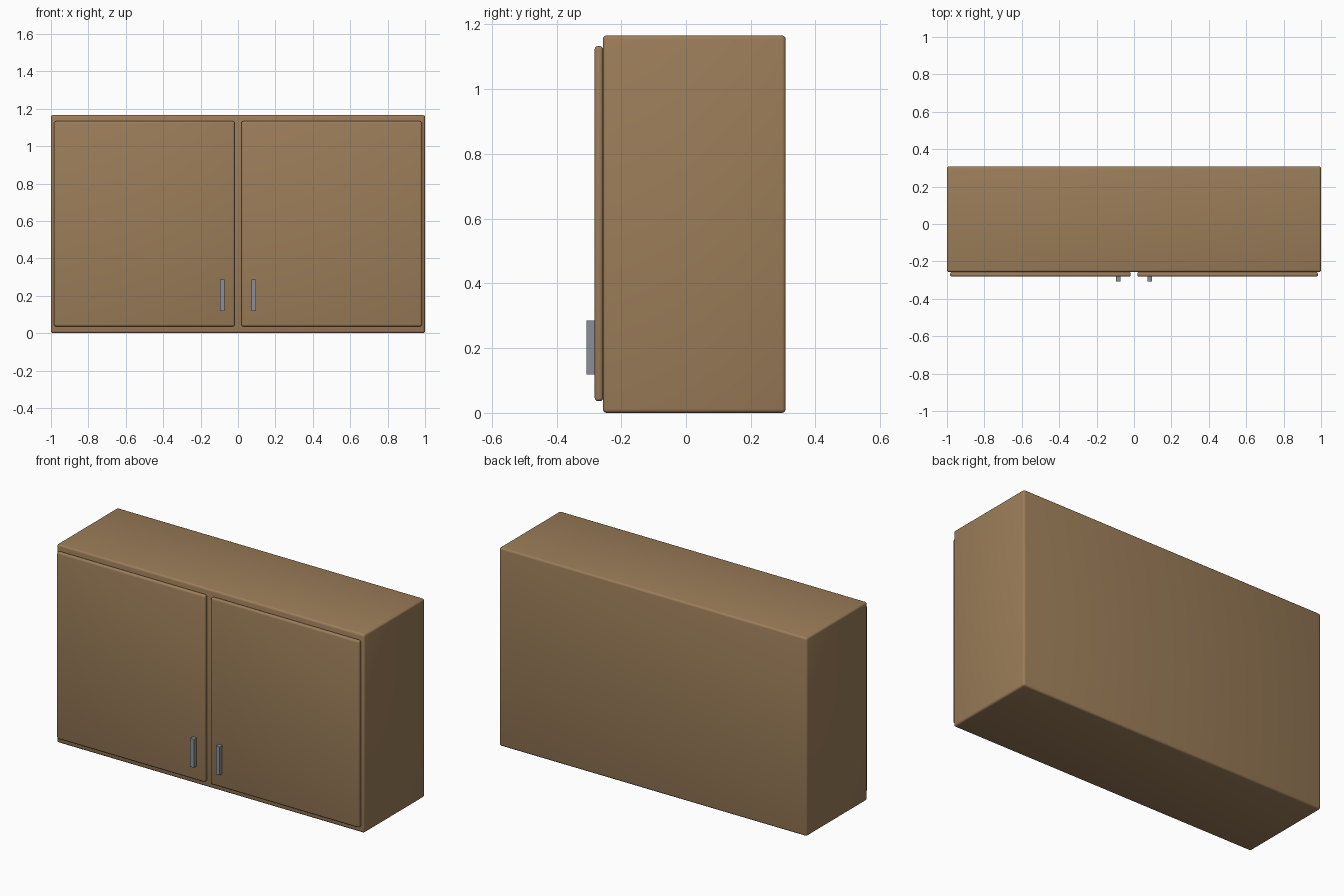
import bpy

if "Cube" in bpy.data.objects:
    bpy.data.objects.remove(bpy.data.objects["Cube"])


def material(name, color):
    m = bpy.data.materials.new(name)
    m.diffuse_color = color
    m.use_nodes = True
    m.node_tree.nodes["Principled BSDF"].inputs["Base Color"].default_value = m.diffuse_color
    return m


wood = material("wood", (0.33, 0.205, 0.10, 1))
metal = material("metal", (0.26, 0.28, 0.31, 1))


def box(name, lo, hi, mat, bevel=0.0):
    """Box between two corners, with optional rounded edges."""
    bpy.ops.mesh.primitive_cube_add(
        size=1, location=[(a + b) / 2 for a, b in zip(lo, hi)])
    ob = bpy.context.object
    ob.name = name
    ob.scale = [b - a for a, b in zip(lo, hi)]
    bpy.ops.object.transform_apply(location=False, rotation=False, scale=True)
    ob.data.materials.append(mat)
    if bevel:
        mod = ob.modifiers.new("rounded_edges", 'BEVEL')
        mod.width = bevel
        mod.segments = 3
        bpy.ops.object.modifier_apply(modifier=mod.name)
        bpy.ops.object.shade_smooth_by_angle()
    return ob


# Cabinet body
box("cabinet_body", (-1, -0.257, 0), (1, 0.308, 1.166), wood, 0.012)

# Doors and their pull handles, one pair per side
for side, s in (("left", -1), ("right", 1)):
    x0, x1 = sorted((s * 0.018, s * 0.983))
    box(side + "_door", (x0, -0.282, 0.036), (x1, -0.256, 1.133), wood, 0.01)
    x0, x1 = sorted((s * 0.072, s * 0.095))
    box(side + "_handle", (x0, -0.308, 0.119), (x1, -0.281, 0.286), metal)
